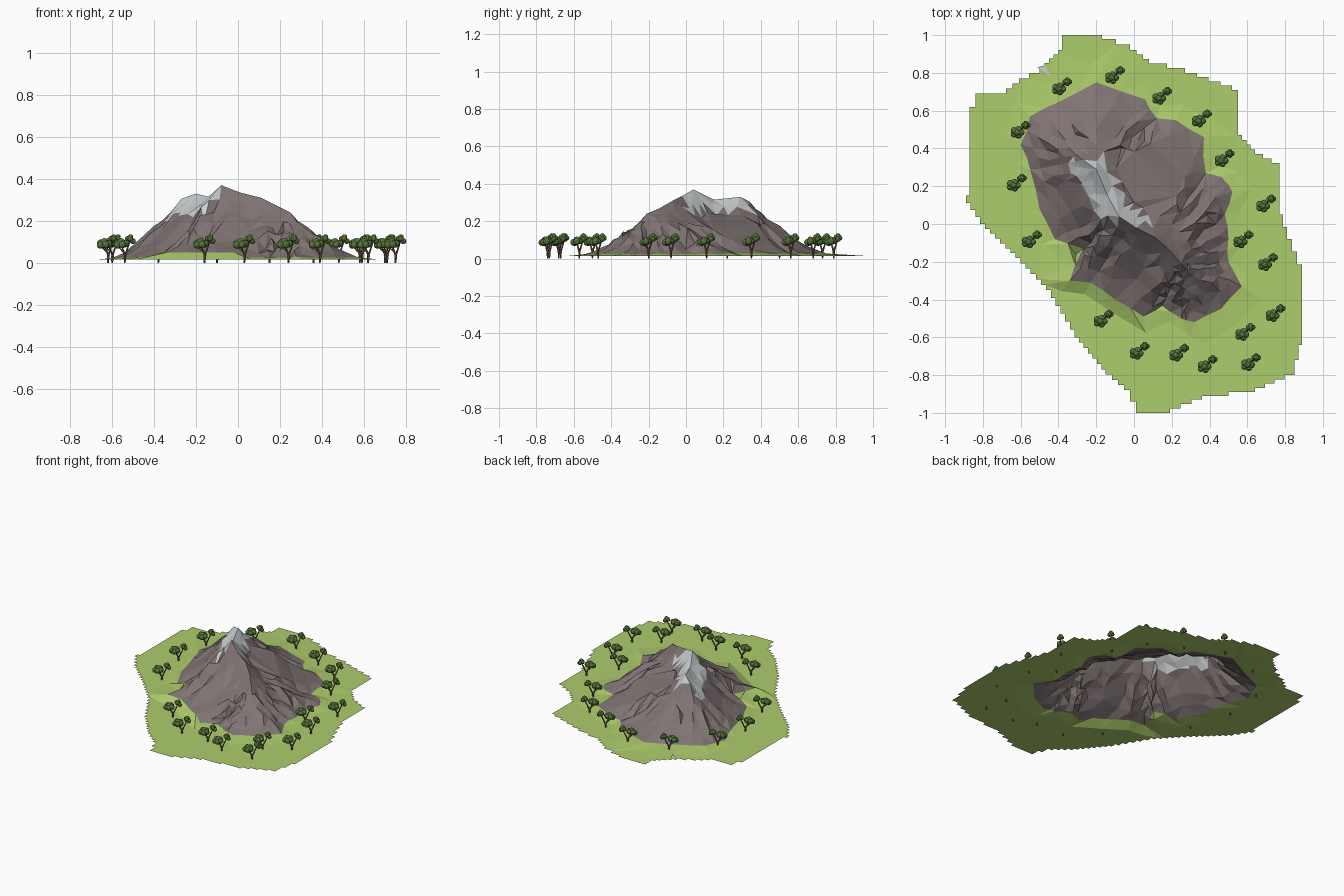
import bpy, bmesh, math, random
from mathutils import Vector
from mathutils.geometry import delaunay_2d_cdt

random.seed(4)
cube = bpy.data.objects.get("Cube")
if cube:
    bpy.data.objects.remove(cube, do_unlink=True)


def material(name, color):
    mat = bpy.data.materials.new(name)
    mat.use_nodes = True
    mat.diffuse_color = (*color, 1)
    mat.node_tree.nodes["Principled BSDF"].inputs["Base Color"].default_value = (*color, 1)
    return mat


grass = material("grass_green", (.42, .61, .15))
rock = material("rock_brown", (.22, .175, .175))
snow = material("snow_grey", (.6, .63, .64))
leaves = material("leaf_green", (.11, .2, .05))
bark = material("bark_brown", (.18, .11, .06))


def add_object(name, bm, mats):
    mesh = bpy.data.meshes.new(name)
    bm.to_mesh(mesh)
    bm.free()
    for mat in mats:
        mesh.materials.append(mat)
    obj = bpy.data.objects.new(name, mesh)
    bpy.context.collection.objects.link(obj)
    return obj


GROUND_Z = .015
# Land outline, mountain foot and crest line, all clockwise from the back
land = [(-.38, 1), (-.17, .98), (-.02, .92), (.08, .85), (.27, .8), (.52, .71),
        (.55, .47), (.64, .37), (.77, .3), (.77, .05), (.81, -.08), (.89, -.28),
        (.89, -.64), (.85, -.8), (.64, -.89), (.36, -.93), (.19, -1), (.04, -1),
        (-.02, -.88), (-.15, -.77), (-.29, -.6), (-.44, -.35), (-.6, -.18),
        (-.79, 0), (-.89, .15), (-.87, .17), (-.87, .62), (-.84, .69), (-.71, .69),
        (-.61, .77), (-.5, .83), (-.4, .92)]
foot = [(-.2, .75), (.06, .66), (.12, .56), (.22, .55), (.37, .46), (.38, .27),
        (.46, .25), (.52, .17), (.48, .05), (.5, -.08), (.5, -.2), (.57, -.33),
        (.46, -.45), (.32, -.52), (.25, -.5), (.15, -.43), (.05, -.49), (-.1, -.4),
        (-.23, -.31), (-.34, -.3), (-.27, -.13), (-.42, -.08), (-.5, .08),
        (-.55, .29), (-.6, .42), (-.55, .57), (-.39, .65)]
crest = [Vector(p) for p in [(-.27, .34, .305), (-.2, .29, .33), (-.14, .15, .315),
         (-.08, .04, .37), (.01, -.02, .335), (.11, -.07, .31), (.19, -.14, .27),
         (.25, -.21, .24)]]


def pairs(points):
    return zip(points, points[1:] + points[:1])


def staircase(points):
    """Turn each slanted edge into small square steps."""
    out = []
    for (ax, ay), (bx, by) in pairs(points):
        dx, dy = bx - ax, by - ay
        n = max(1, round(min(abs(dx), abs(dy)) / .025))
        for i in range(n):
            x, y = ax + dx * i / n, ay + dy * i / n
            out += [(x, y), (x + dx / n, y)]
    return [p for p, q in pairs(out) if math.dist(p, q) > .001]


def nearest_on_crest(p):
    best = None
    for a, b in zip(crest, crest[1:]):
        flat = (b - a).xy
        t = max(0, min(1, (p - a.xy).dot(flat) / flat.length_squared))
        q = a.lerp(b, t)
        if best is None or (q.xy - p).length < (best.xy - p).length:
            best = q
    return best


def foot_height(p):
    return .05 if p.x < 0 and p.y < -.1 else random.uniform(.022, .03)


# Terrain points: stepped land edge, mountain foot, grass apron, crest, slopes
spokes = []
for a, b in pairs(foot):
    a, b = Vector(a), Vector(b)
    spokes += [a, a.lerp(b, .5) + Vector((random.uniform(-.01, .01), 0))]
edge_ring = [Vector((x, y, GROUND_Z)) for x, y in staircase(land)]
foot_ring = [Vector((p.x, p.y, foot_height(p))) for p in spokes]
middle = Vector((-.03, .08, GROUND_Z))
points = edge_ring + foot_ring
n_edge, n_foot = len(edge_ring), len(foot_ring)
for p in foot_ring[::2]:
    q = middle + (p - middle) * random.uniform(1.14, 1.18)
    points.append(Vector((q.x, q.y, GROUND_Z)))
crest_start = len(points)
points += crest

# Short steep shoulders on both sides of the crest
for a, b in zip(crest, crest[1:]):
    across = Vector((b.y - a.y, a.x - b.x)).normalized()
    for t in (.25, .75):
        top = a.lerp(b, t)
        for reach in (.045, .1):
            for sign in (-1, 1):
                d = reach + random.uniform(-.012, .012)
                p = top.xy + across * sign * d
                z = top.z * (1 - d / .42) ** random.uniform(1.15, 1.5)
                points.append(Vector((p.x, p.y, z)))

# Each spoke from crest to foot is a spur or a gully
for i, f in enumerate(foot_ring):
    top = nearest_on_crest(f.xy)
    power = (1.15 if i % 2 else 1.5) + random.uniform(-.12, .12)
    side = Vector((f.y - top.y, top.x - f.x)).normalized()
    at_end = top in (crest[0], crest[-1])
    for u in (.42, .6, .8) if i % 2 or not at_end else (.15, .28, .42, .6, .8):
        p = top.xy.lerp(f.xy, u) + side * random.uniform(-.06, .06) * u * (1 - u)
        z = f.z + (top.z - f.z) * (1 - u) ** power
        z += random.uniform(-.04, .04) * u * (1 - u)
        points.append(Vector((p.x, p.y, z)))

# One triangulated sheet, divided along the mountain foot
crest_edges = [(crest_start + i, crest_start + i + 1) for i in range(len(crest) - 1)]
loops = [list(range(n_edge)), list(range(n_edge, n_edge + n_foot))]
loops = [loop[::-1] for loop in loops]
verts, _, tris, sources, _, owners = delaunay_2d_cdt(
    [p.xy for p in points], crest_edges, loops, 1, .002, True)


def is_snowy(c):
    """Snow lies close to the back half of the crest, lower on the right flank."""
    top = nearest_on_crest(c.xy)
    on_right = c.x < top.x
    reach, line = (.1, .21) if on_right else (.075, .25)
    return (c.xy - top.xy).length < reach and c.z > line and 0 < c.y < .34


def terrain(name, mats, is_mountain):
    bm = bmesh.new()
    made = [bm.verts.new((v.x, v.y, points[s[0]].z if s else nearest_on_crest(v).z))
            for v, s in zip(verts, sources)]
    for tri, owner in zip(tris, owners):
        if owner and (1 in owner) == is_mountain:
            face = bm.faces.new([made[i] for i in tri])
            if is_mountain and is_snowy(face.calc_center_median()):
                face.material_index = 1
    for f in bm.faces:
        f.normal_update()
        if f.normal.z < 0:
            f.normal_flip()
    bmesh.ops.delete(bm, geom=[v for v in bm.verts if not v.link_faces], context="VERTS")
    add_object(name, bm, mats)


terrain("mountain", [rock, snow], True)
terrain("grass_land", [grass], False)

# Small pale stone sliver on the back edge
bm = bmesh.new()
bm.faces.new([bm.verts.new((x, y, .02)) for x, y in [(-.44, .78), (-.47, .84), (-.51, .83)]])
add_object("pale_stone", bm, [snow])


# Trees: forked trunk, a broad low crown and a small high crown
def branch(bm, start, end, r1, r2):
    start, end = Vector(start), Vector(end)
    axis = end - start
    rot = axis.to_track_quat("Z", "Y").to_matrix().to_4x4()
    rot.translation = (start + end) / 2
    made = bmesh.ops.create_cone(bm, segments=6, radius1=r1, radius2=r2,
                                 depth=axis.length, cap_ends=True, matrix=rot)
    for f in {f for v in made["verts"] for f in v.link_faces}:
        f.material_index = 1


def crown(bm, center, spread, radius, count):
    for i in range(count):
        angle = math.tau * i / (count - 1)
        reach = spread if i < count - 1 else 0
        lift = .012 if reach == 0 else random.uniform(-.007, .007)
        made = bmesh.ops.create_icosphere(bm, subdivisions=2, radius=radius)
        offset = Vector((math.cos(angle) * reach, math.sin(angle) * reach * .8, lift))
        bmesh.ops.translate(bm, verts=made["verts"], vec=Vector(center) + offset)


bm = bmesh.new()
fork = (.002, 0, .035)
low, high = (-.018, -.015, .088), (.027, .023, .11)
branch(bm, (0, 0, 0), fork, .004, .007)
branch(bm, fork, low, .006, .003)
branch(bm, fork, high, .005, .003)
branch(bm, (-.004, -.004, .05), (-.035, -.01, .08), .004, .002)
crown(bm, low, .021, .018, 6)
crown(bm, high, .012, .014, 5)
first = add_object("tree_1", bm, [leaves, bark])

places = [(-.38, .73), (-.1, .79), (.15, .68), (.36, .56), (.48, .35), (.7, .11),
          (-.6, .5), (-.62, .22), (-.54, -.08), (.58, -.08), (.71, -.2), (-.16, -.5),
          (.75, -.47), (.59, -.57), (.03, -.67), (.24, -.68), (.39, -.74), (.62, -.73)]
for i, (x, y) in enumerate(places):
    tree = first if i == 0 else first.copy()
    if i:
        tree.name = f"tree_{i + 1}"
        bpy.context.collection.objects.link(tree)
    tree.location = (x, y, 0)
